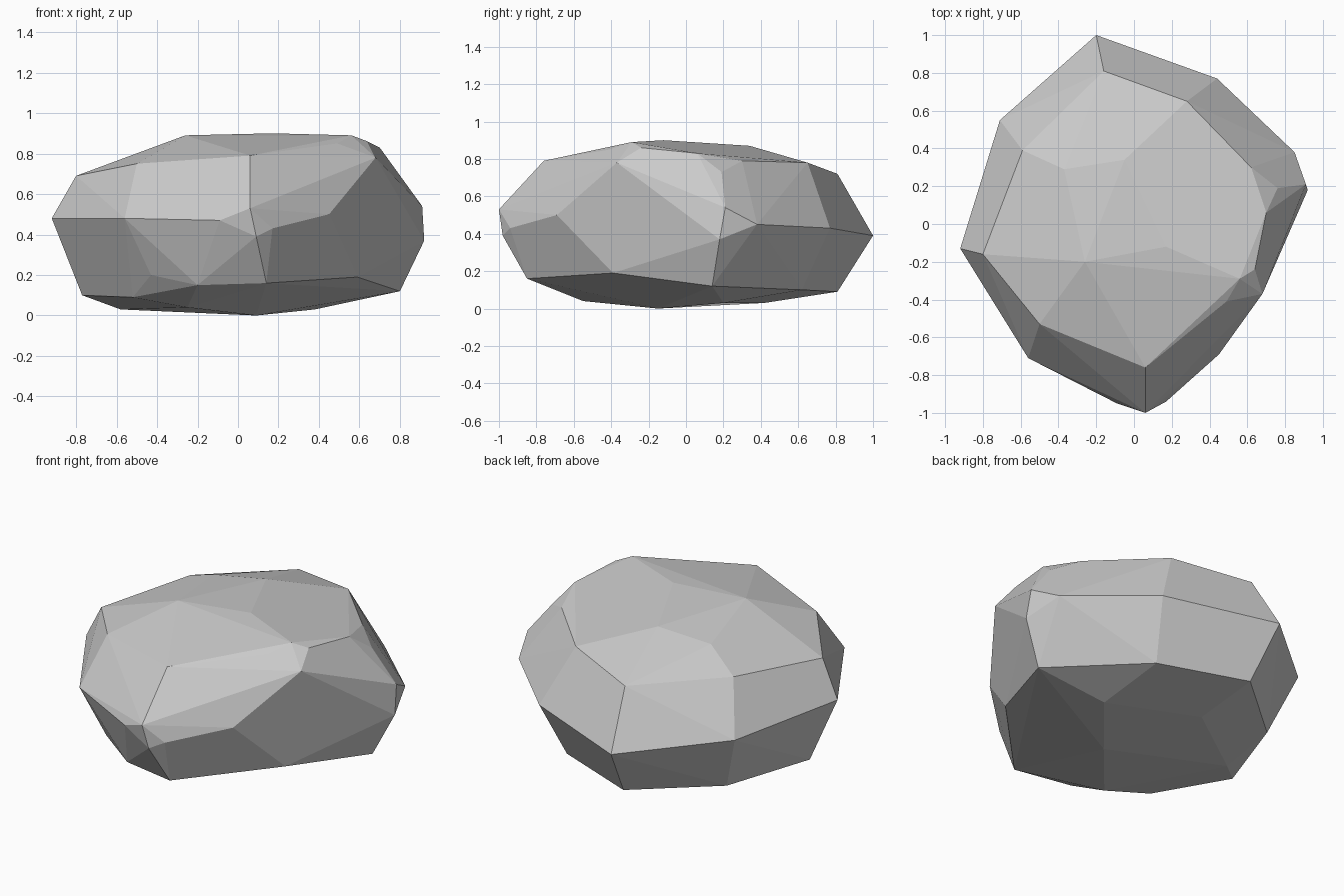
import bpy
import bmesh
import math

# Start without the default cube
default_cube = bpy.data.objects.get("Cube")
if default_cube:
    bpy.data.objects.remove(default_cube, do_unlink=True)

UNIT = 0.01  # contour points are given in hundredths


def make_material(name, colour):
    material = bpy.data.materials.new(name)
    material.use_nodes = True
    material.diffuse_color = colour
    shader = next(node for node in material.node_tree.nodes
                  if node.type == 'BSDF_PRINCIPLED')
    shader.inputs["Base Color"].default_value = colour
    shader.inputs["Roughness"].default_value = 0.9
    return material


def add_contour(mesh, points):
    """Add one chiselled contour of the boulder as loose corner points."""
    for x, y, z in points:
        mesh.verts.new((x * UNIT, y * UNIT, z * UNIT))


# Base: the shallow underside and the chamfer around it
underside = [
    (9, -15, 0), (-25, -55, 4), (-58, 10, 3), (-13, 42, 3), (38, 20, 3),
]
base_rim = [
    (14, -85, 16), (59, -39, 19), (80, 14, 12), (36, 62, 10),
    (-15, 81, 9), (-58, 44, 9), (-77, -8, 10), (-52, -48, 9),
    (-43, -64, 20), (-20, -77, 15),
]

# Waist: the widest contour, with a chipped nose and a chipped right flank
waist = [
    (-20, 100, 39), (44, 77, 43), (85, 38, 45), (91, 21, 54),
    (92, 18, 37), (84, 0, 46), (45, -69, 50), (-56, -71, 48),
    (-92, -13, 48), (-71, 55, 44),
]
front_nose = [(17, -94, 43), (9, -98, 39), (6, -100, 53), (-9, -95, 47)]

# Shoulder: where the sides turn over to the top
shoulder = [
    (6, -76, 79), (-50, -53, 75), (-80, -16, 69), (-59, 39, 73),
    (-16, 81, 72), (28, 65, 78), (62, 30, 79), (76, 19, 73),
    (68, -37, 78), (49, -41, 85),
]

# Crown: the gently domed top
crown = [
    (-26, -20, 89), (17, -12, 90), (56, -29, 89), (64, -24, 86),
    (70, 6, 83), (-5, 34, 87), (-37, 29, 83),
]

# Stretch a faceted skin over the contours
boulder_mesh = bmesh.new()
for contour in (underside, base_rim, waist, front_nose, shoulder, crown):
    add_contour(boulder_mesh, contour)

hull = bmesh.ops.convex_hull(boulder_mesh, input=boulder_mesh.verts[:],
                             use_existing_faces=False)
unused = {item for key in ("geom_interior", "geom_unused")
          for item in hull[key] if isinstance(item, bmesh.types.BMVert)}
bmesh.ops.delete(boulder_mesh, geom=list(unused), context='VERTS')

# Merge almost level triangles into broad flat facets
bmesh.ops.dissolve_limit(boulder_mesh, angle_limit=math.radians(4),
                         verts=boulder_mesh.verts[:],
                         edges=boulder_mesh.edges[:])
bmesh.ops.recalc_face_normals(boulder_mesh, faces=boulder_mesh.faces[:])
for face in boulder_mesh.faces:
    face.smooth = False

mesh_data = bpy.data.meshes.new("boulder")
boulder_mesh.to_mesh(mesh_data)
boulder_mesh.free()
mesh_data.materials.append(make_material("stone grey", (0.6, 0.6, 0.6, 1)))

boulder = bpy.data.objects.new("boulder", mesh_data)
bpy.context.collection.objects.link(boulder)
